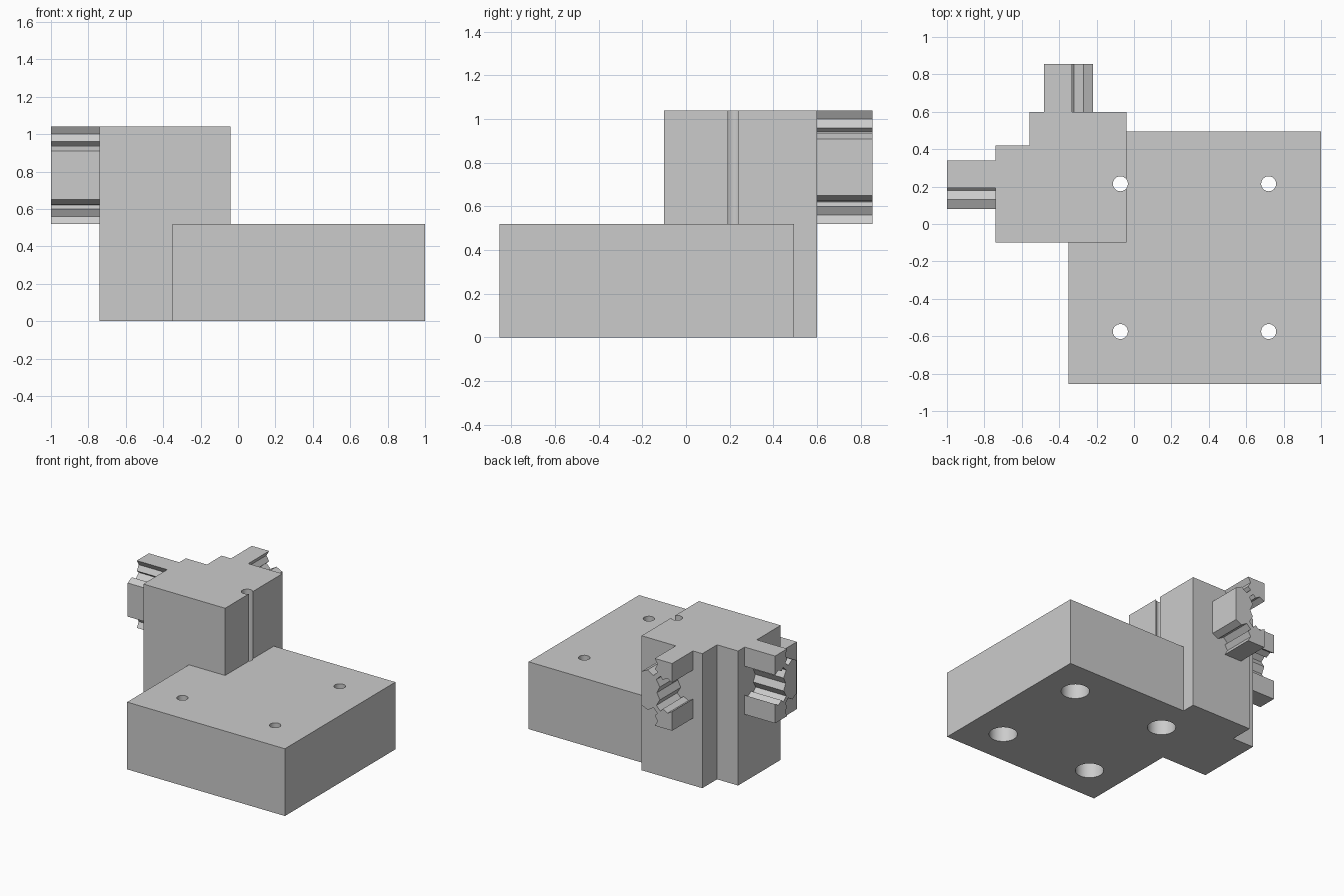
import bpy, bmesh, math
from mathutils import Vector

if "Cube" in bpy.data.objects:
    bpy.data.objects.remove(bpy.data.objects["Cube"])

grey = bpy.data.materials.new("plain grey")
grey.diffuse_color = (0.6, 0.6, 0.6, 1)
grey.use_nodes = True
grey.node_tree.nodes["Principled BSDF"].inputs["Base Color"].default_value = grey.diffuse_color


def prism(name, points, direction):
    """Extrude a closed 3D outline along a direction."""
    bm = bmesh.new()
    face = bm.faces.new([bm.verts.new(p) for p in points])
    ext = bmesh.ops.extrude_face_region(bm, geom=[face])
    moved = [g for g in ext["geom"] if isinstance(g, bmesh.types.BMVert)]
    bmesh.ops.translate(bm, vec=Vector(direction), verts=moved)
    bmesh.ops.recalc_face_normals(bm, faces=bm.faces)
    mesh = bpy.data.meshes.new(name)
    bm.to_mesh(mesh)
    bm.free()
    obj = bpy.data.objects.new(name, mesh)
    bpy.context.collection.objects.link(obj)
    mesh.materials.append(grey)
    return obj


def cylinder(name, x, y, radius, z0, z1):
    ring = [(x + radius * math.cos(a), y + radius * math.sin(a), z0)
            for a in (math.tau * i / 48 for i in range(48))]
    return prism(name, ring, (0, 0, z1 - z0))


def boolean(target, other, operation):
    mod = target.modifiers.new(operation.lower(), 'BOOLEAN')
    mod.operation, mod.object, mod.solver = operation, other, 'EXACT'
    bpy.context.view_layer.objects.active = target
    bpy.ops.object.modifier_apply(modifier=mod.name)
    bpy.data.objects.remove(other)


# Base block joined with the notched corner tower
body = prism("mount_body", [(-0.35, -0.855, 0), (1, -0.855, 0),
                            (1, 0.495, 0), (-0.35, 0.495, 0)], (0, 0, 0.52))
tower = prism("tower", [(-0.74, -0.10, 0), (-0.04, -0.10, 0), (-0.04, 0.60, 0),
                        (-0.56, 0.60, 0), (-0.56, 0.42, 0), (-0.74, 0.42, 0)],
              (0, 0, 1.04))
boolean(body, tower, 'UNION')

# Screw holes with wide counterbores from below
for x in (-0.073, 0.72):
    for y in (-0.575, 0.215):
        boolean(body, cylinder("hole", x, y, 0.04, -0.1, 1.2), 'DIFFERENCE')
        boolean(body, cylinder("counterbore", x, y, 0.10, -0.1, 0.36), 'DIFFERENCE')

# Half slotted-rail profile: u from the flat side, v from the middle height
slot = [(0, 0.13), (0.05, 0.155), (0.10, 0.125), (0.135, 0.16),
        (0.112, 0.18), (0.135, 0.22), (0.112, 0.26)]
quarter = slot + [(0.26, 0.26)] + [(v, u) for u, v in reversed(slot)]
profile = quarter + [(u, -v) for u, v in reversed(quarter[:-1])]

# Rail plugs on the left and back of the tower
prism("left_plug", [(-0.74, 0.08 + u, 0.78 + v) for u, v in profile], (-0.26, 0, 0))
prism("back_plug", [(-0.22 - u, 0.60, 0.78 + v) for u, v in profile], (0, 0.255, 0))

# Smooth hole walls, sharp edges elsewhere
bpy.ops.object.select_all(action='DESELECT')
body.select_set(True)
bpy.context.view_layer.objects.active = body
bpy.ops.object.shade_smooth_by_angle(angle=math.radians(30))
